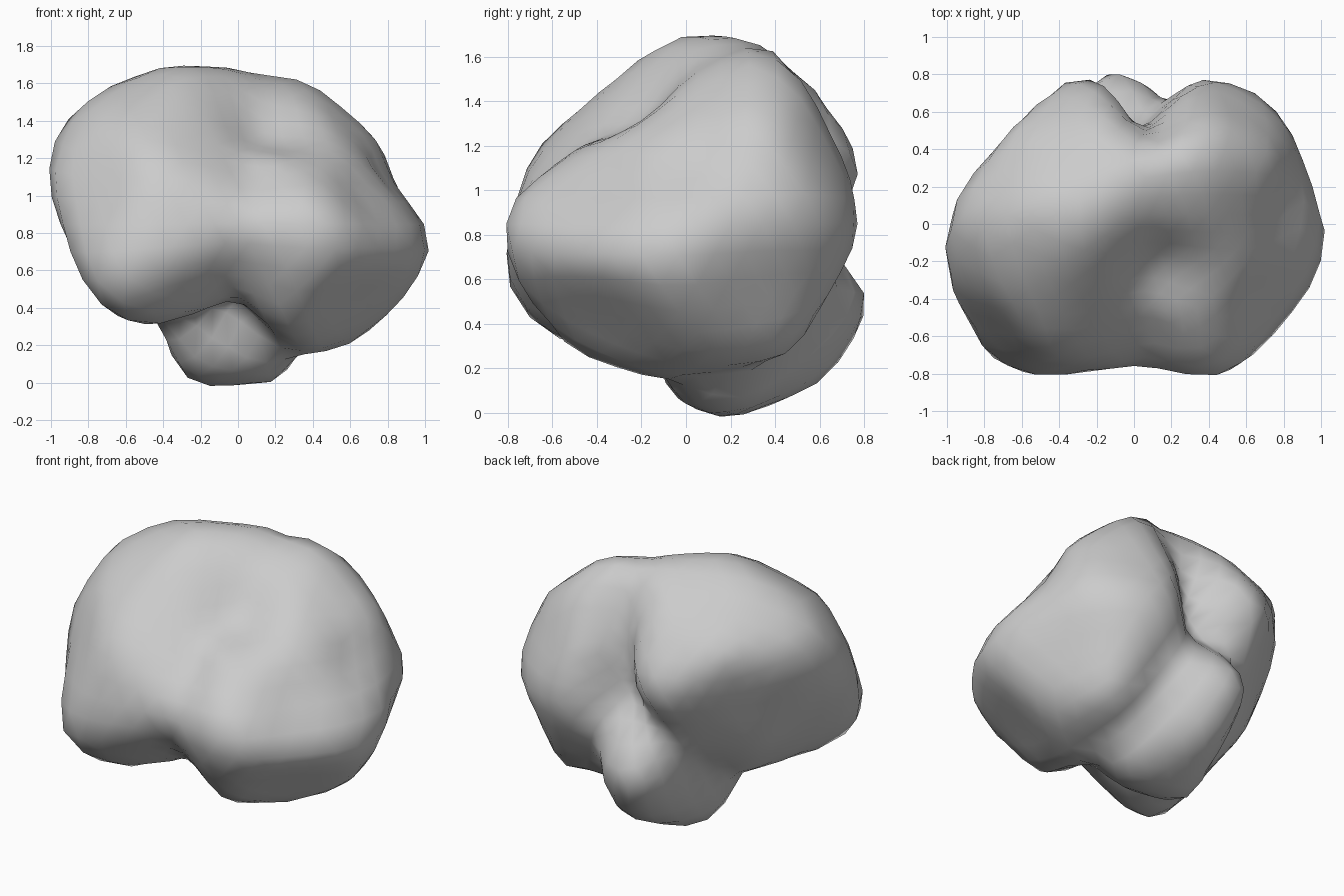
import bpy
import bmesh
from mathutils import Vector
from mathutils.bvhtree import BVHTree

default_cube = bpy.data.objects.get("Cube")
if default_cube:
    bpy.data.objects.remove(default_cube, do_unlink=True)

# Corner points of the overlapping lumps that make up the boulder
LEFT_LUMP = [
    (-1.02, 0, 1.24), (-1, -.1, 1.02), (-.98, -.3, 1.1), (-.88, -.45, .75),
    (-.85, -.68, .53), (-.6, -.82, .62), (-.67, -.61, .35), (-.42, -.5, .3),
    (-.55, -.72, .45), (-.1, -.76, .72), (0, -.73, .95), (-.45, -.68, 1.18),
    (-.72, -.34, 1.4), (-.3, -.15, 1.63), (-.27, .05, 1.7), (-.55, .1, 1.65),
    (-.78, 0, 1.53), (-.91, .03, 1.41), (-.9, .23, 1.27), (-.62, .5, 1.34),
    (-.42, .73, 1.13), (-.27, .8, 1.04), (-.13, .77, 1.13), (-.2, .55, 1.47),
    (.1, .35, 1.65), (-.65, .2, .6), (-.45, .14, .36), (-.6, -.25, .38),
    (-.3, .55, .65), (.2, 0, .6), (.1, .1, 1.6), (.1, -.4, .5),
]
RIGHT_LUMP = [
    (1.02, -.06, .67), (1, .04, .85), (.98, -.3, .72), (.75, -.58, .7),
    (.6, -.76, .8), (.4, -.82, .93), (.4, -.77, .6), (.28, -.58, .35),
    (.24, -.43, .21), (.1, -.47, .39), (.33, -.15, .14), (.55, .1, .19),
    (.75, 0, .33), (.93, -.05, .51), (.82, .35, 1.08), (.81, .56, .9),
    (.73, .35, 1.33), (.67, .48, 1.25), (.39, .3, 1.6), (.22, .39, 1.65),
    (.35, 0, 1.48), (.6, -.3, 1.16), (.63, .71, .85), (.3, .78, .8),
    (.3, .74, 1.05), (.4, .53, 1.48), (.57, .43, .25), (.42, .47, .28),
    (.5, .62, .5), (-.3, 0, 1), (-.2, -.3, .7), (-.2, .15, 1.65),
    (-.1, -.72, .85), (-.1, .4, .6),
]
FOOT_LUMP = [
    (-.36, .1, .11), (-.22, .17, -.01), (0, .1, .01), (.25, .2, .02),
    (.33, .25, .12), (-.2, .35, .04), (0, .4, .09), (-.1, .65, .17),
    (.12, .58, .18), (-.14, .84, .52), (.12, .73, .5), (-.28, .66, .45),
    (-.15, -.1, .13), (-.4, 0, .3), (.2, -.1, .13), (0, .68, .7),
    (-.3, -.2, 1.1), (.3, -.2, 1.1), (-.3, .2, 1.1), (.3, .2, 1.1),
]
# Worn hollows: centre, reach, depth
HOLLOWS = [
    ((.22, -.25, 1.38), .28, .08),
    ((.67, -.4, 1), .22, .05),
    ((.87, .12, 1.1), .26, .06),
]
CORE = Vector((0, .05, .85))
# Extra stone that the wearing-down takes off again
ALLOWANCE = .025


def hull_tree(points):
    """Wrap the points in a convex skin that rays can be cast against."""
    hull = bmesh.new()
    for point in map(Vector, points):
        hull.verts.new(point + (point - CORE).normalized() * ALLOWANCE)
    bmesh.ops.convex_hull(hull, input=hull.verts[:])
    tree = BVHTree.FromBMesh(hull)
    hull.free()
    return tree


def skin_point(trees, direction):
    """Point on the outermost lump in one direction, sunk by any hollow."""
    distances = [tree.ray_cast(CORE, direction)[3] for tree in trees]
    distance = max(d for d in distances if d is not None)
    point = CORE + direction * distance
    for centre, reach, depth in HOLLOWS:
        closeness = max(0, 1 - (point - Vector(centre)).length / reach)
        distance -= depth * closeness * (2 - closeness)
    return CORE + direction * distance


def relax(verts, factor):
    """Move each vertex towards (or away from) the mean of its neighbours."""
    moved = []
    for vert in verts:
        ring = [edge.other_vert(vert).co for edge in vert.link_edges]
        mean = sum(ring, Vector()) / len(ring)
        moved.append(vert.co.lerp(mean, factor))
    for vert, position in zip(verts, moved):
        vert.co = position


# Boulder: a sphere pushed out to the lumps, then worn smooth
trees = [hull_tree(lump) for lump in (LEFT_LUMP, RIGHT_LUMP, FOOT_LUMP)]
bm = bmesh.new()
bmesh.ops.create_icosphere(bm, subdivisions=4, radius=1)
for vert in bm.verts:
    vert.co = skin_point(trees, vert.co.normalized())
for factor in (.5, -.4, .5, -.4):
    relax(bm.verts[:], factor)
bmesh.ops.recalc_face_normals(bm, faces=bm.faces[:])
for face in bm.faces:
    face.smooth = True

mesh = bpy.data.meshes.new("boulder")
bm.to_mesh(mesh)
bm.free()
boulder = bpy.data.objects.new("boulder", mesh)
bpy.context.collection.objects.link(boulder)

# Plain grey stone
stone = bpy.data.materials.new("grey_stone")
stone.use_nodes = True
colour = (.6, .6, .6, 1)
stone.diffuse_color = colour
shader = next(n for n in stone.node_tree.nodes if n.type == "BSDF_PRINCIPLED")
shader.inputs["Base Color"].default_value = colour
shader.inputs["Roughness"].default_value = .9
mesh.materials.append(stone)
